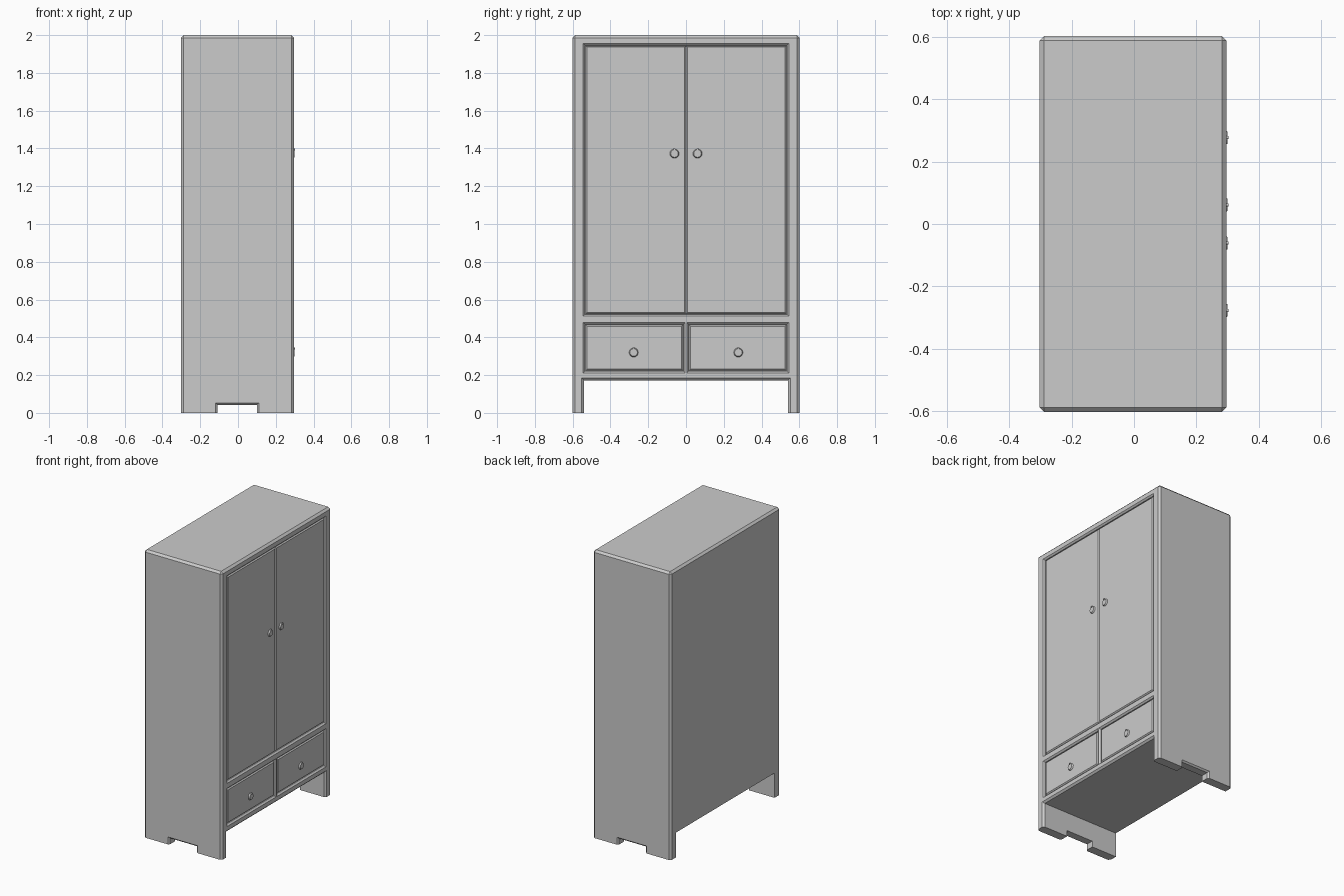
import bpy, bmesh, math
from mathutils import Matrix

if "Cube" in bpy.data.objects:
    bpy.data.objects.remove(bpy.data.objects["Cube"])

BACK, FRONT = -0.303, 0.296
HALF_W, HEIGHT, CH = 0.602, 2.0, 0.014


def finish(name, bm):
    bmesh.ops.recalc_face_normals(bm, faces=bm.faces)
    me = bpy.data.meshes.new(name)
    bm.to_mesh(me)
    bm.free()
    ob = bpy.data.objects.new(name, me)
    bpy.context.collection.objects.link(ob)
    return ob


def loft(name, rect, sections, axis="x"):
    """Rectangle (u0, u1, v0, v1) lofted along an axis through (position, growth) sections."""
    u0, u1, v0, v1 = rect
    bm = bmesh.new()
    rings = []
    for p, g in sections:
        pts = [(u0 - g, v0 - g), (u1 + g, v0 - g), (u1 + g, v1 + g), (u0 - g, v1 + g)]
        rings.append([bm.verts.new((p, u, v) if axis == "x" else (u, p, v)) for u, v in pts])
    for a, b in zip(rings, rings[1:]):
        for i in range(4):
            j = (i + 1) % 4
            bm.faces.new((a[i], a[j], b[j], b[i]))
    bm.faces.new(rings[0])
    bm.faces.new(rings[-1])
    return finish(name, bm)


def carve(ob, cutter):
    mod = ob.modifiers.new("cut", "BOOLEAN")
    mod.operation, mod.solver, mod.object = "DIFFERENCE", "EXACT", cutter
    bpy.context.view_layer.objects.active = ob
    bpy.ops.object.modifier_apply(modifier=mod.name)
    bpy.data.objects.remove(cutter, do_unlink=True)


# Cabinet body: block chamfered on every edge except around the floor
bm = bmesh.new()
bmesh.ops.create_cube(bm, size=1)
for v in bm.verts:
    v.co.x = FRONT if v.co.x > 0 else BACK
    v.co.y *= 2 * HALF_W
    v.co.z = HEIGHT if v.co.z > 0 else 0
edges = [e for e in bm.edges if any(v.co.z > 1 for v in e.verts)]
bmesh.ops.bevel(bm, geom=edges, offset=CH, segments=1, affect="EDGES", profile=0.5)
body = finish("cabinet_body", bm)

# Recesses for doors and drawers, with chamfered rims
DOORS = (-0.534, 0.534, 0.522, 1.946)
DRAWERS = [(-0.534, -0.014, 0.222, 0.468), (0.014, 0.534, 0.222, 0.468)]
for rect in [DOORS] + DRAWERS:
    carve(body, loft("cutter", rect, [(0.274, 0), (FRONT - 0.01, 0), (FRONT, 0.01), (FRONT + 0.01, 0.012)]))

# Open space between the legs and the notches in the side panels
carve(body, loft("cutter", (-0.54, 0.54, -0.2, 0.172),
                 [(-0.4, 0), (FRONT - 0.012, 0), (FRONT + 0.008, 0.02)]))
carve(body, loft("cutter", (-0.108, 0.1, -0.2, 0.042),
                 [(-0.622, 0.03), (-0.592, 0), (0.592, 0), (0.622, 0.03)], "y"))


# Door leaves and drawer fronts with chamfered edges
def panel(name, y0, y1, z0, z1, c=0.007):
    face = 0.29
    return loft(name, (y0, y1, z0, z1), [(0.27, 0), (face - c, 0), (face, -c)])


# Drop pull: thin round plate hanging from a small post
def pull(name, y, z):
    bm = bmesh.new()
    for x, r, depth, dz in ((0.294, 0.025, 0.010, 0), (0.296, 0.006, 0.014, 0.021)):
        m = Matrix.Translation((x, y, z + dz)) @ Matrix.Rotation(math.pi / 2, 4, "Y")
        bmesh.ops.create_cone(bm, cap_ends=True, segments=16, radius1=r,
                              radius2=r * 0.8, depth=depth, matrix=m)
    return finish(name, bm)


for side, s in (("left", -1), ("right", 1)):
    y0, y1 = sorted((s * 0.001, s * 0.531))
    panel(side + "_door", y0, y1, 0.525, 1.943)
    y0, y1 = sorted((s * 0.017, s * 0.531))
    panel(side + "_drawer", y0, y1, 0.225, 0.465)
    pull(side + "_door_pull", s * 0.061, 1.373)
    pull(side + "_drawer_pull", s * 0.277, 0.32)
